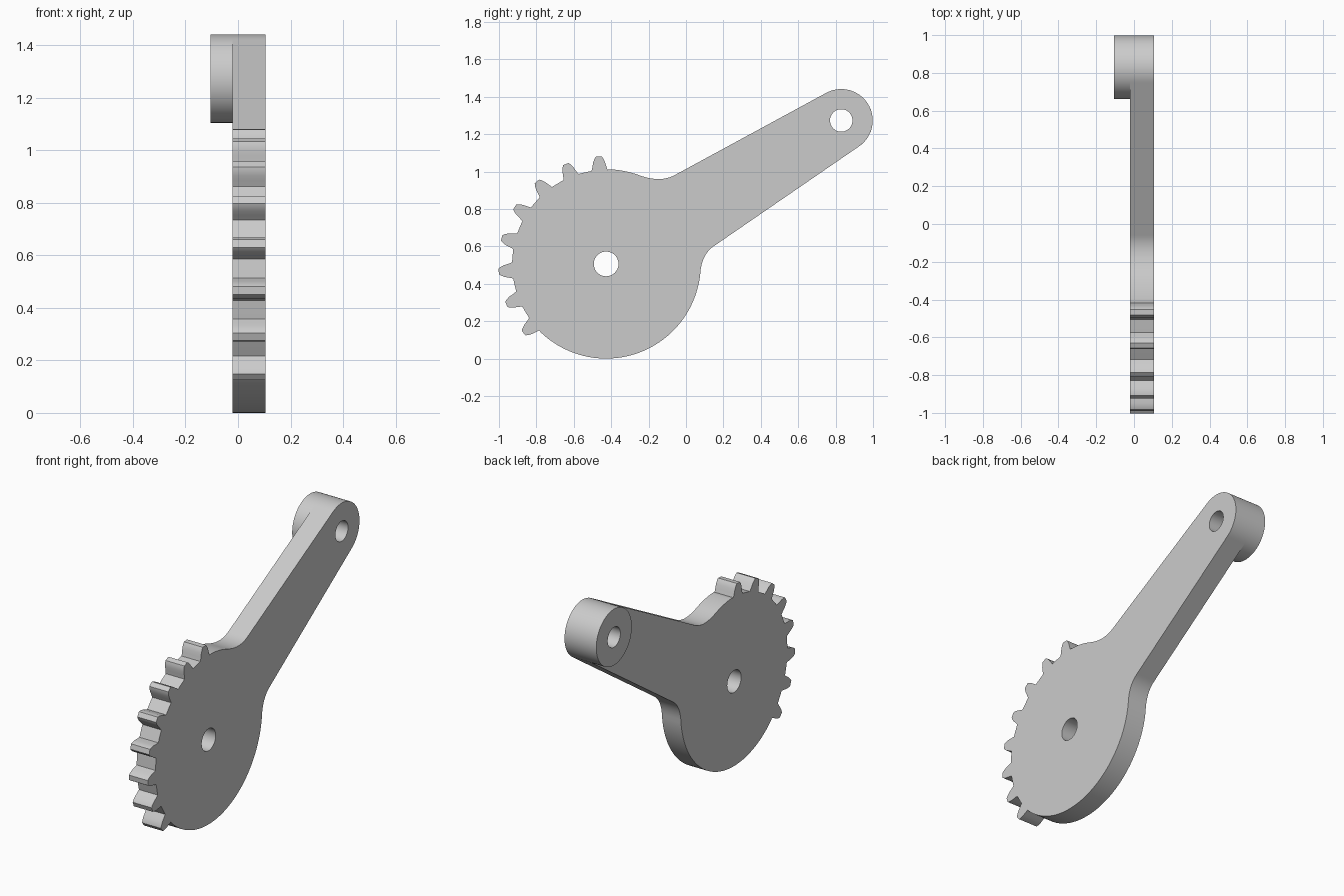
import bpy, bmesh
from math import cos, sin, radians
from mathutils import Vector

if "Cube" in bpy.data.objects:
    bpy.data.objects.remove(bpy.data.objects["Cube"], do_unlink=True)

# Main dimensions in the (y, z) plane
HUB, HUB_R, HUB_HOLE = Vector((-0.427, 0.506)), 0.506, 0.066
TIP, TIP_R, TIP_HOLE = Vector((0.83, 1.273)), 0.168, 0.06
BACK, MID, FRONT = -0.105, -0.02, 0.105
FIRST_TOOTH, PITCH, TEETH = 94, 18, 8

grey = bpy.data.materials.new("light_grey")
grey.use_nodes = True
grey.diffuse_color = (0.6, 0.6, 0.6, 1)
grey.node_tree.nodes["Principled BSDF"].inputs["Base Color"].default_value = (0.6, 0.6, 0.6, 1)


def polar(centre, radius, degrees):
    a = radians(degrees)
    return centre + Vector((cos(a), sin(a))) * radius


def arc(centre, radius, start, end, steps):
    return [polar(centre, radius, start + (end - start) * i / steps) for i in range(steps + 1)]


def circle(centre, radius, steps=64):
    return arc(centre, radius, 0, 360, steps)[:-1]


def fillet(start, corner, end, steps=12):
    # Interior points of a smooth curve blending the disc into the arm
    points = []
    for i in range(1, steps):
        t = i / steps
        points.append(start * (1 - t) ** 2 + corner * 2 * t * (1 - t) + end * t * t)
    return points


def tooth(angle):
    # Half profile as (radius, half angle), mirrored about the tooth centre
    half = [(HUB_R - 0.003, 4.9), (0.525, 4.0), (0.547, 3.3), (0.566, 2.3), (0.576, 1.5)]
    rising = [polar(HUB, r, angle - a) for r, a in half]
    falling = [polar(HUB, r, angle + a) for r, a in reversed(half)]
    return rising + falling


def extruded(name, loops, x0, x1):
    # Fill the outline around its holes, then give it thickness along x
    bm = bmesh.new()
    for loop in loops:
        verts = [bm.verts.new((x0, p.x, p.y)) for p in loop]
        for i, v in enumerate(verts):
            bm.edges.new((v, verts[(i + 1) % len(verts)]))
    bmesh.ops.triangle_fill(bm, edges=bm.edges[:], use_beauty=True, normal=(1, 0, 0))
    result = bmesh.ops.extrude_face_region(bm, geom=bm.faces[:], use_keep_orig=True)
    moved = [g for g in result["geom"] if isinstance(g, bmesh.types.BMVert)]
    bmesh.ops.translate(bm, verts=moved, vec=(x1 - x0, 0, 0))
    bmesh.ops.recalc_face_normals(bm, faces=bm.faces[:])
    mesh = bpy.data.meshes.new(name)
    bm.to_mesh(mesh)
    bm.free()
    mesh.materials.append(grey)
    obj = bpy.data.objects.new(name, mesh)
    bpy.context.collection.objects.link(obj)
    bpy.ops.object.select_all(action="DESELECT")
    obj.select_set(True)
    bpy.context.view_layer.objects.active = obj
    bpy.ops.object.shade_smooth_by_angle(angle=radians(30))
    return obj


# Outline of the toothed disc and arm, counter-clockwise from the upper fillet
outline = arc(HUB, HUB_R, 69.5, FIRST_TOOTH - 6, 10)
for k in range(TEETH):
    angle = FIRST_TOOTH + k * PITCH
    outline += tooth(angle)
    if k < TEETH - 1:
        outline.append(polar(HUB, HUB_R - 0.004, angle + PITCH / 2))
last = FIRST_TOOTH + (TEETH - 1) * PITCH
outline += arc(HUB, HUB_R, last + 6, 355.7, 60)
lower_end = Vector((0.15, 0.602))
outline += fillet(outline[-1], Vector((0.087, 0.559)), lower_end) + [lower_end]
outline += arc(TIP, TIP_R, -55.9, 119, 36)
upper_end = Vector((-0.06, 0.981))
outline += [upper_end] + fillet(upper_end, Vector((-0.136, 0.939)), outline[0])

extruded("toothed_lever_plate",
         [outline, circle(HUB, HUB_HOLE), circle(TIP, TIP_HOLE)], MID, FRONT)

# Raised round boss behind the end of the arm
extruded("arm_end_boss", [circle(TIP, TIP_R, 72), circle(TIP, TIP_HOLE)], BACK, MID)
